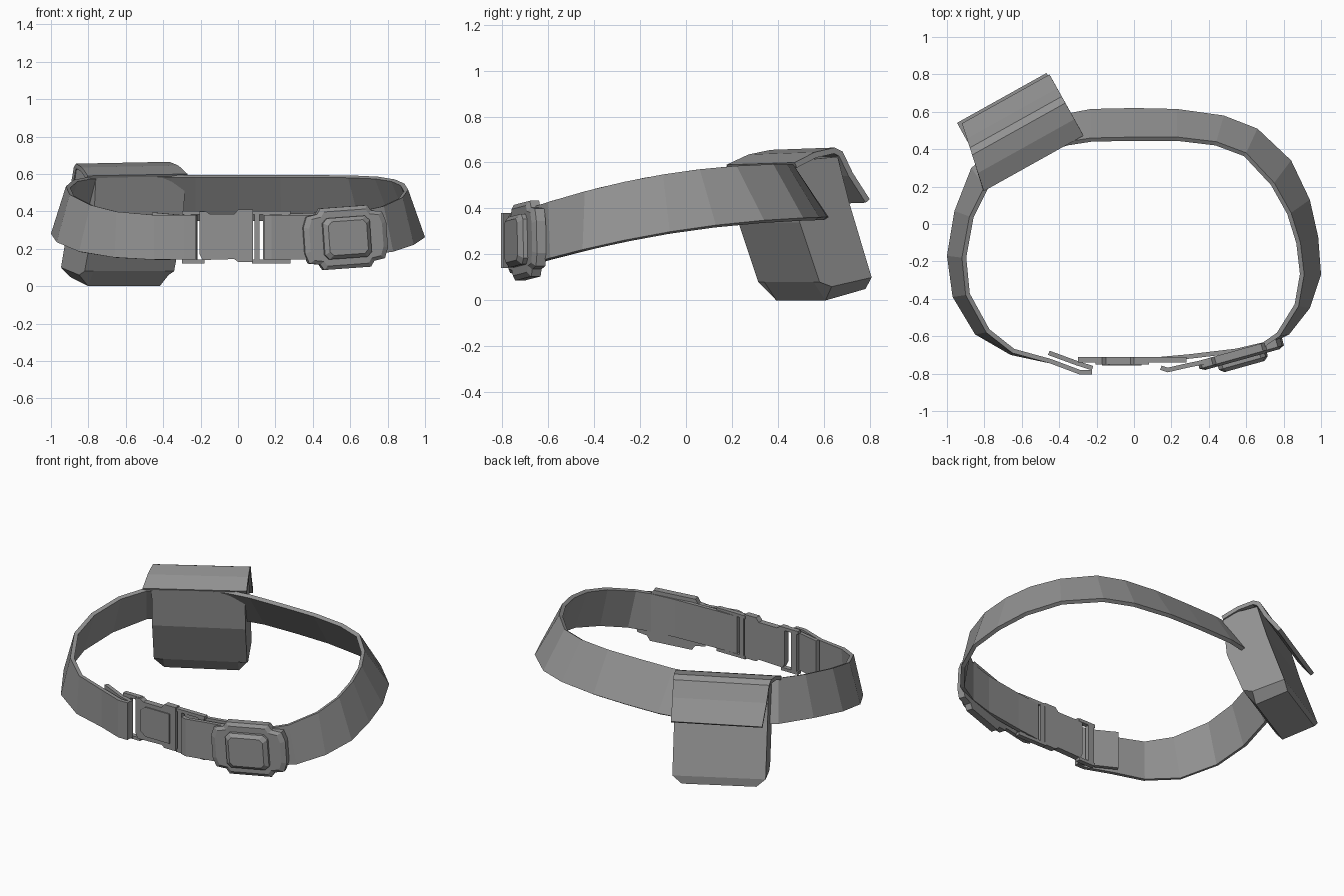
import bpy
import bmesh
from mathutils import Vector, Matrix
from math import radians

cube = bpy.data.objects.get("Cube")
if cube:
    bpy.data.objects.remove(cube, do_unlink=True)

grey = bpy.data.materials.new("worn_grey")
grey.use_nodes = True
colour = (0.29, 0.29, 0.29, 1)
grey.diffuse_color = colour
grey.node_tree.nodes["Principled BSDF"].inputs["Base Color"].default_value = colour


def finish(name, bm):
    mesh = bpy.data.meshes.new(name)
    bm.to_mesh(mesh)
    bm.free()
    mesh.materials.append(grey)
    obj = bpy.data.objects.new(name, mesh)
    bpy.context.collection.objects.link(obj)
    return obj


def strip(name, pairs, thickness):
    """Ribbon between two edges, thickened away from its normal."""
    bm = bmesh.new()
    rows = [[bm.verts.new(p) for p in pair] for pair in pairs]
    for (a, b), (c, d) in zip(rows, rows[1:]):
        bm.faces.new((a, c, d, b))
    obj = finish(name, bm)
    mod = obj.modifiers.new("thickness", "SOLIDIFY")
    mod.thickness = thickness
    mod.offset = -1
    mod.use_even_offset = True
    return obj


def loft(name, rings):
    """Closed solid through matching rings, capped at both ends."""
    bm = bmesh.new()
    loops = [[bm.verts.new(p) for p in ring] for ring in rings]
    for lo, hi in zip(loops, loops[1:]):
        for i in range(len(lo)):
            j = (i + 1) % len(lo)
            bm.faces.new((lo[i], lo[j], hi[j], hi[i]))
    bm.faces.new(loops[0])
    bm.faces.new(loops[-1])
    bmesh.ops.recalc_face_normals(bm, faces=bm.faces)
    return finish(name, bm)


def plate(name, outline, front, back):
    return loft(name, [[(x, y, z) for x, z in outline] for y in (front, back)])


def box(name, x0, x1, z0, z1, front=-0.74, back=-0.71):
    return plate(name, [(x0, z0), (x1, z0), (x1, z1), (x0, z1)], front, back)


# Belt: the lower and upper edges climb towards the back
def low(x, y):
    h = max(y, -0.74)
    return x, y, 0.31 + 0.15 * h - 0.105 * h * h


def high(x, y):
    h = max(y, -0.74)
    return x, y, 0.563 + 0.135 * h - 0.15 * h * h


def strap(name, stations):
    pairs = []
    for s in stations:
        xb, yb, xt, yt = s if len(s) == 4 else s * 2
        pairs.append((low(xb, yb), high(xt, yt)))
    return strip(name, pairs, 0.024)


strap("belt", [
    (0.135, -0.735), (0.3, -0.72), (0.55, -0.69), (0.7, -0.655),
    (0.83, -0.59, 0.78, -0.6), (0.94, -0.45, 0.88, -0.44),
    (1.0, -0.27, 0.91, -0.27), (0.985, -0.07, 0.89, -0.1),
    (0.94, 0.13, 0.84, 0.06), (0.84, 0.34, 0.75, 0.22),
    (0.66, 0.51, 0.6, 0.38), (0.48, 0.58, 0.44, 0.44),
    (0.23, 0.615, 0.23, 0.465), (0, 0.62, 0, 0.465),
    (-0.23, 0.615, -0.23, 0.46), (-0.36, 0.59, -0.36, 0.44),
    (-0.63, 0.49, -0.6, 0.36), (-0.87, 0.3, -0.8, 0.2),
    (-0.96, 0.07, -0.88, 0.04), (-1.0, -0.17, -0.92, -0.18),
    (-0.97, -0.39, -0.9, -0.38), (-0.85, -0.59, -0.79, -0.58),
    (-0.66, -0.7, -0.65, -0.69), (-0.45, -0.745), (-0.29, -0.805), (-0.225, -0.805),
])

# Folded strap ends
strap("left_strap_fold", [(-0.46, -0.7), (-0.31, -0.755), (-0.225, -0.782)])
strap("right_strap_fold", [(0.14, -0.78), (0.18, -0.793), (0.28, -0.77), (0.4, -0.745)])

# Clasp
plate("clasp_body", [
    (-0.205, 0.17), (-0.19, 0.14), (-0.02, 0.145), (0, 0.13), (0.08, 0.13),
    (0.08, 0.41), (0, 0.41), (-0.02, 0.385), (-0.15, 0.385), (-0.17, 0.4), (-0.205, 0.4),
], -0.75, -0.712)
plate("clasp_panel", [
    (-0.17, 0.2), (-0.13, 0.17), (0.04, 0.17), (0.04, 0.36), (-0.13, 0.36), (-0.17, 0.33),
], -0.757, -0.745)
for side, inner, outer in (("left", -0.18, -0.3), ("right", 0.075, 0.28)):
    x0, x1 = sorted((inner, outer))
    box(side + "_frame_top", x0, x1, 0.382, 0.402)
    box(side + "_frame_bottom", x0, x1, 0.122, 0.142)
    mid = outer * 0.9
    box(side + "_frame_bar", mid - 0.02, mid + 0.02, 0.13, 0.39)
box("clasp_end_bar", 0.088, 0.115, 0.125, 0.4)


# Badge: notched plate with a raised bevelled block
def mirrored(quarter):
    half = quarter + [(-x, z) for x, z in reversed(quarter)]
    return half + [(-x, -z) for x, z in half]


def badge(name, quarter, levels):
    rings = [[(x * s, -n, z * s) for x, z in mirrored(quarter)] for n, s in levels]
    obj = loft(name, rings)
    obj.matrix_world = (Matrix.Translation((0.57, -0.69, 0.26))
                        @ Matrix.Rotation(radians(15.6), 4, "Z")
                        @ Matrix.Rotation(radians(-4), 4, "Y"))


badge("badge_plate", [(0.23, 0.07), (0.21, 0.125), (0.15, 0.135), (0.13, 0.165)],
      [(-0.02, 1), (0.022, 1), (0.036, 0.88)])
badge("badge_block", [(0.13, 0.085), (0.105, 0.11)],
      [(0.03, 1), (0.055, 1), (0.075, 0.82)])

# Pouch: u runs along its width, n points away from the belt
U = Vector((0.87, 0.485, 0))
N = Vector((-0.485, 0.87, 0))
CENTRE = Vector((-0.61, 0.5, 0))


def pouch_point(u, n, z):
    return CENTRE + U * u + N * n + Vector((0, 0, z))


side = [(-0.185, 0.585), (-0.16, 0.34), (-0.06, 0.08), (0, 0), (0.2, 0.05),
        (0.2, 0.1), (0.09, 0.42), (0.03, 0.625), (-0.09, 0.615)]
loft("pouch_body", [
    [pouch_point(u, n, max(z, floor + n * 0.2)) for n, z in side]
    for u, floor in ((-0.275, 0.06), (-0.22, 0), (0.22, 0), (0.275, 0.06))
])

# Lid: bent flap standing clear of the body at its hem
lid = [(-0.19, 0.595), (-0.09, 0.64), (0.01, 0.66), (0.05, 0.642), (0.1, 0.55), (0.185, 0.435)]
strip("pouch_lid", [
    (pouch_point(0.285, n, z + 0.005), pouch_point(-0.29 + n * 0.2, n, z - 0.005))
    for n, z in lid
], 0.025)
